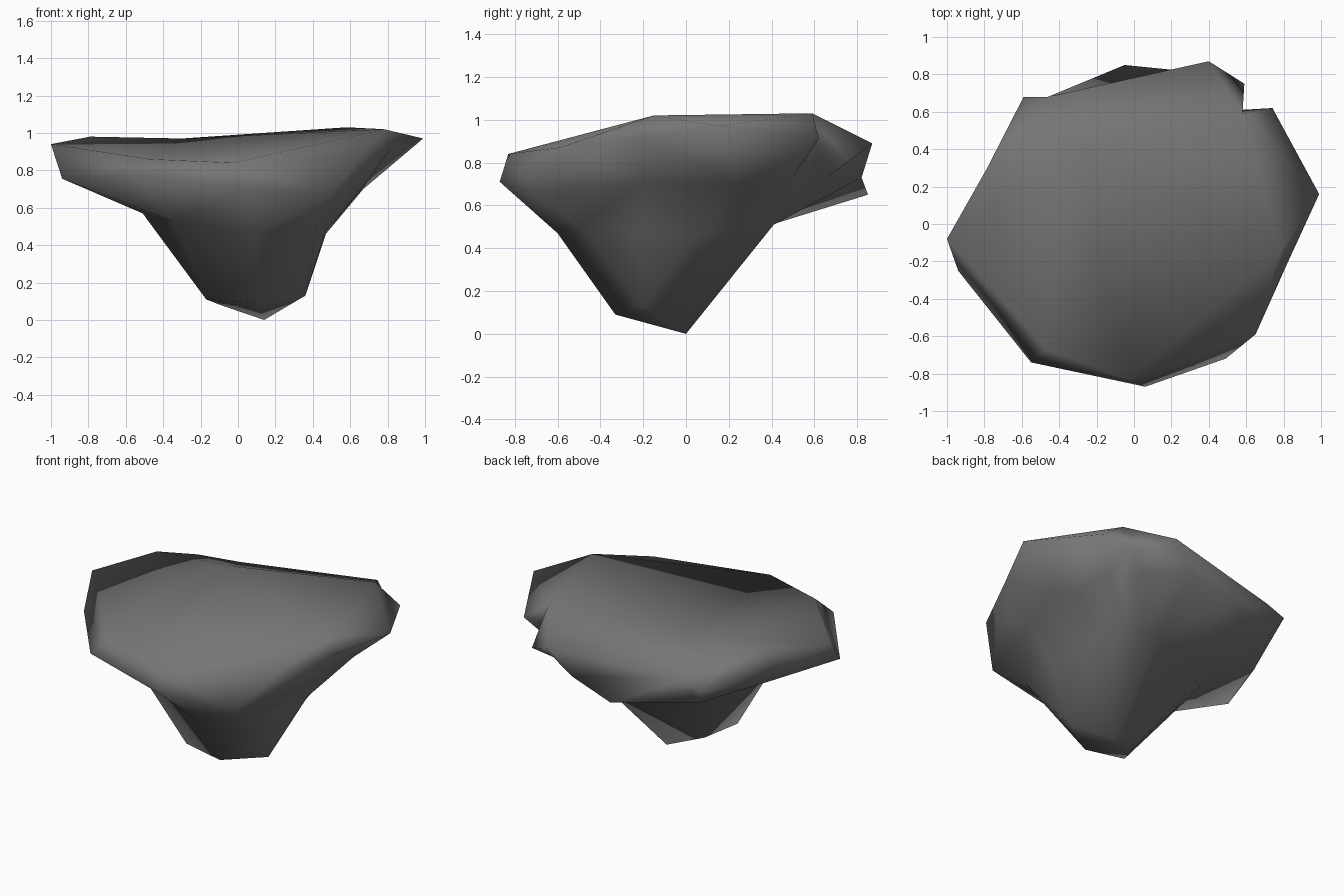
import bpy
import bmesh

default_cube = bpy.data.objects.get("Cube")
if default_cube:
    bpy.data.objects.remove(default_cube, do_unlink=True)

# One matt stone colour
stone = bpy.data.materials.new("dark_grey_stone")
stone.use_nodes = True
stone_colour = (0.18, 0.18, 0.18, 1)
stone.diffuse_color = stone_colour
stone_shader = stone.node_tree.nodes["Principled BSDF"]
stone_shader.inputs["Base Color"].default_value = stone_colour
stone_shader.inputs["Roughness"].default_value = 0.9

# Contours run anticlockwise from the front, seen from above
crown = [
    (.78, -.15, 1.02), (.58, .59, 1.03), (-.3, .4, .97), (-.64, .5, .92),
]
top_rim = [
    (-.03, -.83, .84), (.65, -.59, .87), (.82, -.21, .92), (.99, .16, .97),
    (.74, .62, .91), (.57, .61, .9), (.59, .75, .8), (.4, .87, .89),
    (-.46, .68, .85), (-.59, .68, .8), (-.79, .29, .98), (-1, -.08, .94),
    (-.47, -.67, .86),
]
lower_rim = [
    (.06, -.87, .71), (.49, -.72, .66), (.66, -.2, .7), (.67, .24, .7),
    (.62, .5, .74), (.55, .55, .73), (.5, .66, .73), (.25, .82, .73),
    (-.05, .85, .65), (-.53, .62, .69), (-.76, .22, .74), (-.94, -.25, .755),
    (-.55, -.74, .77),
]
neck = [
    (.1, -.6, .47), (.42, -.5, .5), (.47, -.2, .48), (.47, .05, .46),
    (.45, .25, .5), (.4, .38, .52), (.3, .41, .51), (.15, .4, .51),
    (-.1, .38, .52), (-.35, .3, .55), (-.45, .1, .56), (-.51, -.1, .57),
    (-.35, -.45, .53),
]
foot = [
    (.1, -.33, .09), (.36, -.2, .13), (.14, 0, 0),
    (-.08, -.08, .075), (-.17, -.29, .11),
]


def add_ring(mesh, points):
    return [mesh.verts.new(point) for point in points]


def spread(ring, counts):
    """Let each corner of a small ring serve several neighbouring columns."""
    return [vert for vert, count in zip(ring, counts) for _ in range(count)]


def bridge(mesh, upper, lower):
    """Skin two contours, dropping corners that coincide."""
    count = len(upper)
    for i in range(count):
        j = (i + 1) % count
        corners = [upper[i], lower[i], lower[j], upper[j]]
        mesh.faces.new(list(dict.fromkeys(corners)))


# Rock body: sloping crown, overhanging cap, blunt foot
rock_mesh = bmesh.new()
right_peak, back_peak, ridge, shoulder = add_ring(rock_mesh, crown)
top_ring = add_ring(rock_mesh, top_rim)
rim_ring = add_ring(rock_mesh, lower_rim)
neck_ring = add_ring(rock_mesh, neck)
foot_ring = add_ring(rock_mesh, foot)

crown_loop = [ridge, right_peak, back_peak, ridge, shoulder, ridge]
bridge(rock_mesh, spread(crown_loop, (1, 3, 4, 1, 1, 3)), top_ring)
bridge(rock_mesh, top_ring, rim_ring)
bridge(rock_mesh, rim_ring, neck_ring)
bridge(rock_mesh, neck_ring, spread(foot_ring, (1, 3, 4, 3, 2)))
rock_mesh.faces.new((right_peak, back_peak, ridge))
rock_mesh.faces.new(foot_ring)

bmesh.ops.triangulate(rock_mesh, faces=rock_mesh.faces[:])
bmesh.ops.recalc_face_normals(rock_mesh, faces=rock_mesh.faces[:])
for face in rock_mesh.faces:
    face.smooth = True

mesh_data = bpy.data.meshes.new("rock")
rock_mesh.to_mesh(mesh_data)
rock_mesh.free()
mesh_data.materials.append(stone)
rock = bpy.data.objects.new("rock", mesh_data)
bpy.context.collection.objects.link(rock)
